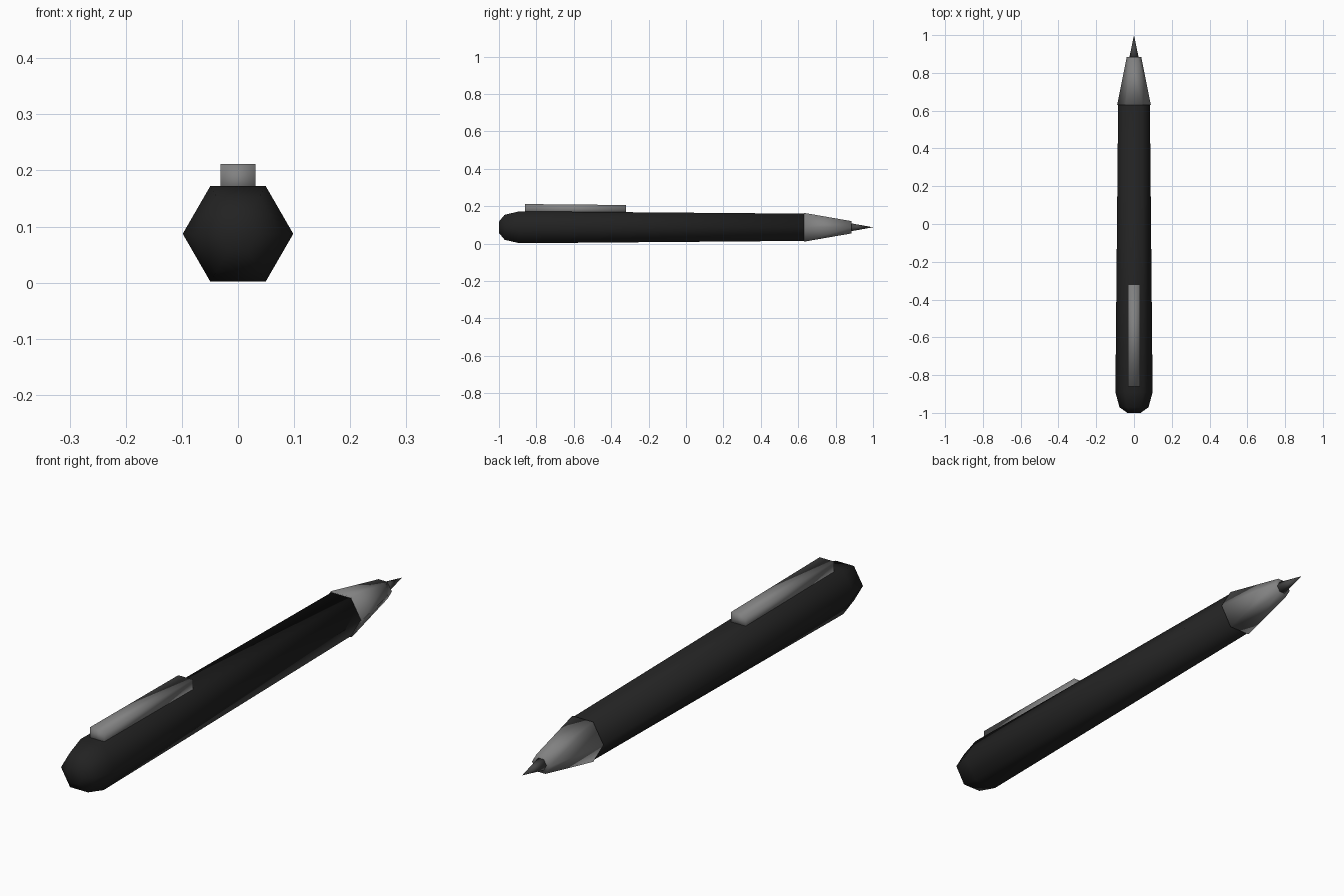
import bpy, bmesh, math

if "Cube" in bpy.data.objects:
    bpy.data.objects.remove(bpy.data.objects["Cube"])

ZC = 0.087  # height of the pen axis


def material(name, v):
    m = bpy.data.materials.new(name)
    m.diffuse_color = (v, v, v, 1)
    m.use_nodes = True
    m.node_tree.nodes["Principled BSDF"].inputs["Base Color"].default_value = m.diffuse_color
    return m


def finish(name, bm, mat):
    bmesh.ops.recalc_face_normals(bm, faces=bm.faces)
    for f in bm.faces:
        f.smooth = True
    me = bpy.data.meshes.new(name)
    bm.to_mesh(me)
    bm.free()
    me.materials.append(mat)
    ob = bpy.data.objects.new(name, me)
    bpy.context.collection.objects.link(ob)
    return ob


def hex_loft(name, profile, mat):
    """Six-sided solid along y from (y, radius) pairs; radius 0 makes a point."""
    bm = bmesh.new()
    rings = []
    for y, r in profile:
        n = 6 if r > 0 else 1
        rings.append([bm.verts.new((r * math.cos(i * math.pi / 3), y,
                                    ZC + r * math.sin(i * math.pi / 3))) for i in range(n)])
    for a, b in zip(rings, rings[1:]):
        for i in range(6):
            j = (i + 1) % 6
            if len(b) == 1:
                bm.faces.new((a[i], a[j], b[0]))
            else:
                bm.faces.new((a[i], a[j], b[j], b[i]))
    for ring in (rings[0], rings[-1]):
        if len(ring) == 6:
            bm.faces.new(ring)
    return finish(name, bm, mat)


black = material("matte black", 0.016)
grey = material("satin grey", 0.22)
dark = material("dark graphite", 0.06)

# Tapered barrel with rounded rear end
hex_loft("barrel", [(-1.0, 0.035), (-0.97, 0.077), (-0.89, 0.0985), (0.64, 0.084)], black)
# Metal nose cone and writing point
hex_loft("nose_cone", [(0.63, 0.089), (0.885, 0.038)], grey)
hex_loft("writing_point", [(0.87, 0.027), (1.0, 0)], dark)

# Pocket clip, sloping slightly down toward the nose
bm = bmesh.new()
bmesh.ops.create_cube(bm, size=1)
for v in bm.verts:
    front = v.co.y > 0
    v.co.z = (0.206 if front else 0.211) if v.co.z > 0 else 0.155
    v.co.x *= 0.062
    v.co.y = -0.32 if front else -0.86
finish("pocket_clip", bm, grey)
